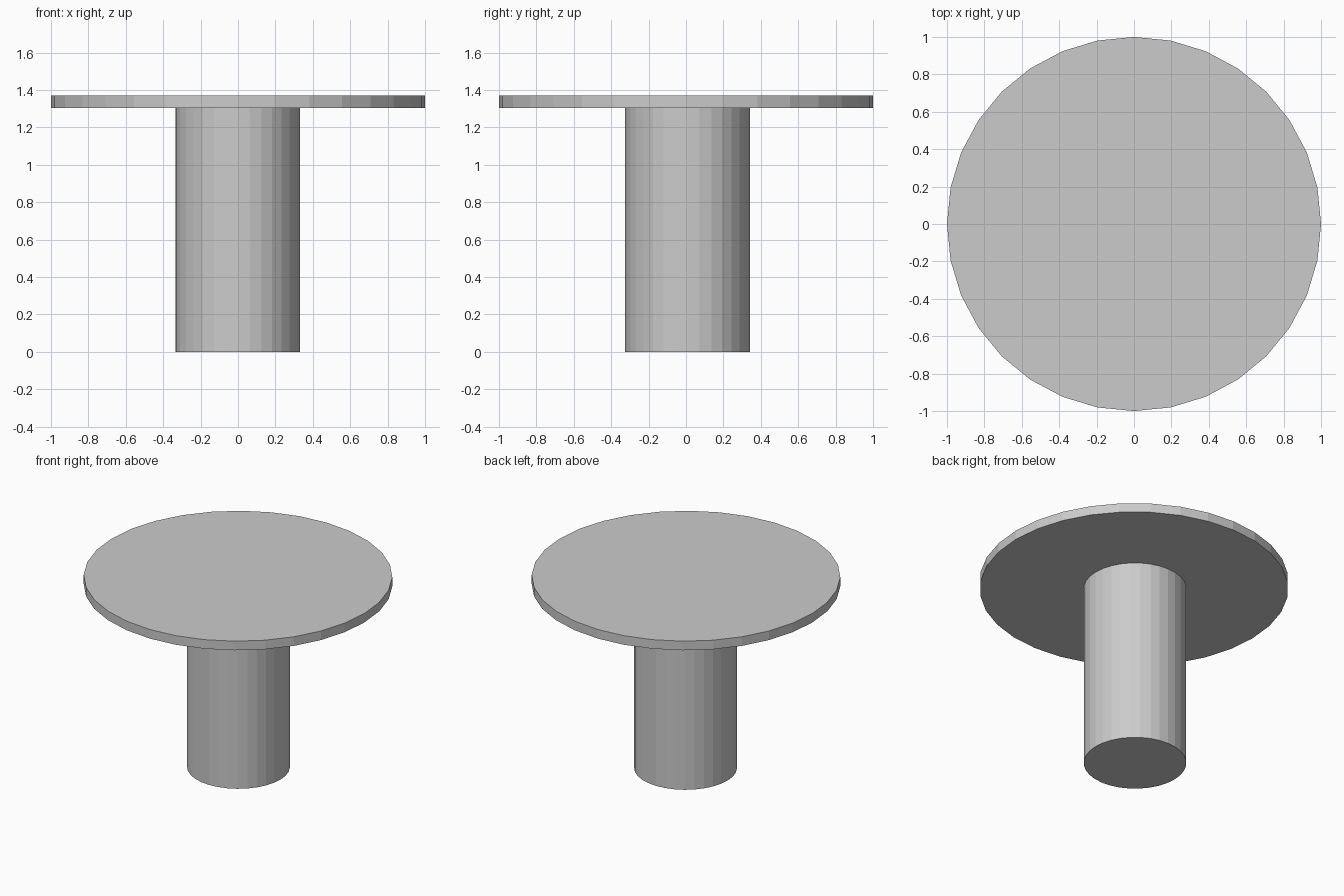
import bpy

if "Cube" in bpy.data.objects:
    bpy.data.objects.remove(bpy.data.objects["Cube"])


def cylinder(name, radius, z0, z1, x=0.0, y=0.0):
    bpy.ops.mesh.primitive_cylinder_add(
        vertices=32, radius=radius, depth=z1 - z0, location=(x, y, (z0 + z1) / 2))
    obj = bpy.context.object
    obj.name = name
    return obj


# Thin round table top
cylinder("table_top", 1.0, 1.305, 1.37)

# Single thick pedestal, very slightly off centre
cylinder("pedestal", 0.333, 0.0, 1.305, x=-0.002, y=0.008)
